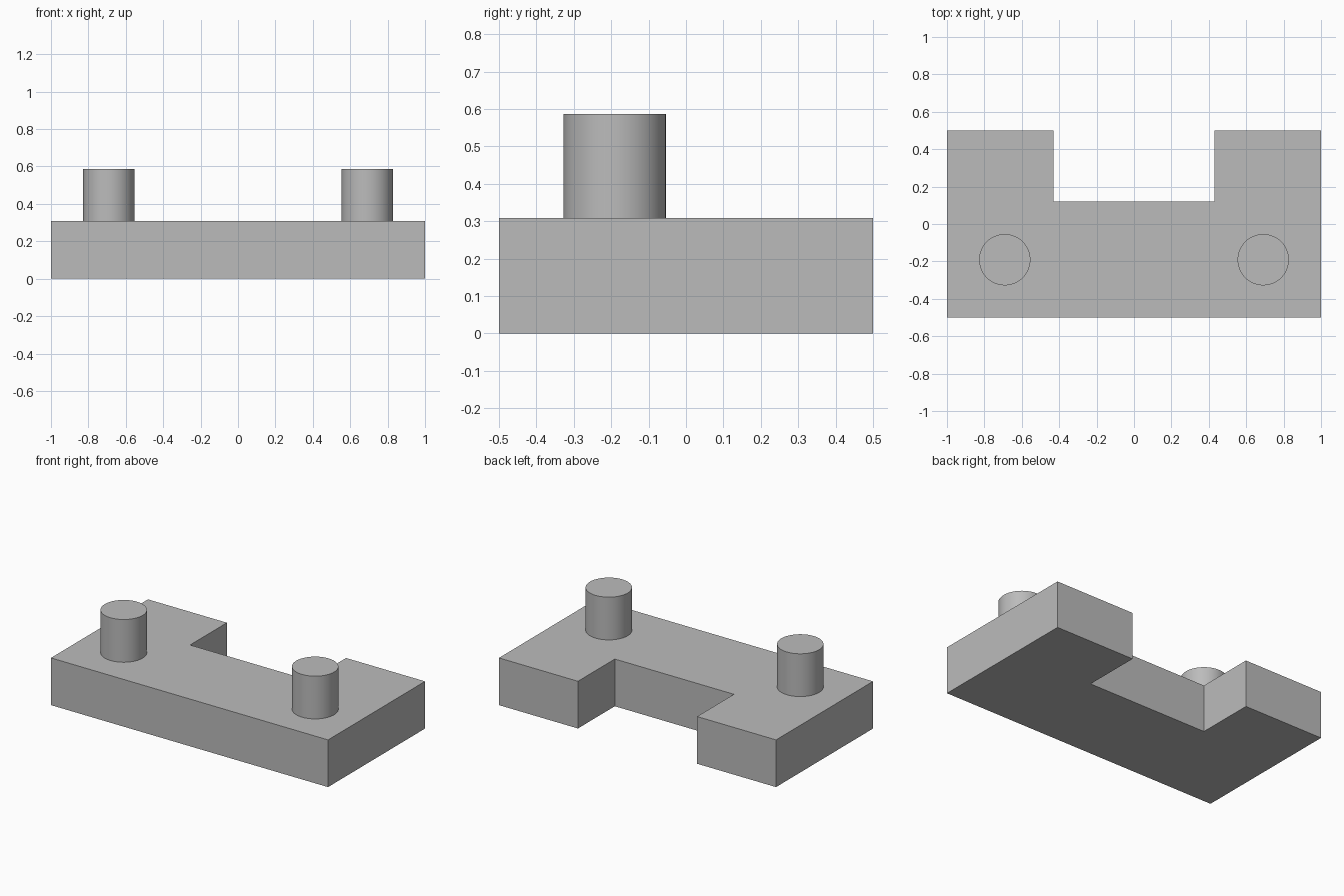
import bpy
import bmesh
import math

cube = bpy.data.objects.get("Cube")
if cube:
    bpy.data.objects.remove(cube, do_unlink=True)

HEIGHT = 0.308
PEG_TOP = 0.587
PEG_RADIUS = 0.137

# Single plain grey
grey = bpy.data.materials.new("plain grey")
grey.use_nodes = True
colour = (0.5, 0.5, 0.5, 1)
grey.diffuse_color = colour
grey.node_tree.nodes["Principled BSDF"].inputs["Base Color"].default_value = colour

# Base plate: U-shaped outline with the notch at the back, extruded upwards
half = [(1, -0.5), (1, 0.5), (0.43, 0.5), (0.43, 0.12)]
outline = half + [(-x, y) for x, y in reversed(half)]
bm = bmesh.new()
face = bm.faces.new([bm.verts.new((x, y, 0)) for x, y in outline])
result = bmesh.ops.extrude_face_region(bm, geom=[face])
top = [v for v in result["geom"] if isinstance(v, bmesh.types.BMVert)]
bmesh.ops.translate(bm, verts=top, vec=(0, 0, HEIGHT))
bmesh.ops.recalc_face_normals(bm, faces=bm.faces)
mesh = bpy.data.meshes.new("base_plate")
bm.to_mesh(mesh)
bm.free()
mesh.materials.append(grey)
plate = bpy.data.objects.new("base_plate", mesh)
bpy.context.collection.objects.link(plate)

# Round pegs standing on the plate
for name, side in (("left_peg", 1), ("right_peg", -1)):
    bpy.ops.mesh.primitive_cylinder_add(
        vertices=64, radius=PEG_RADIUS, depth=PEG_TOP - HEIGHT,
        location=(side * 0.691, -0.191, (PEG_TOP + HEIGHT) / 2))
    peg = bpy.context.object
    peg.name = name
    peg.data.materials.append(grey)
    bpy.ops.object.shade_smooth_by_angle(angle=math.radians(30))
